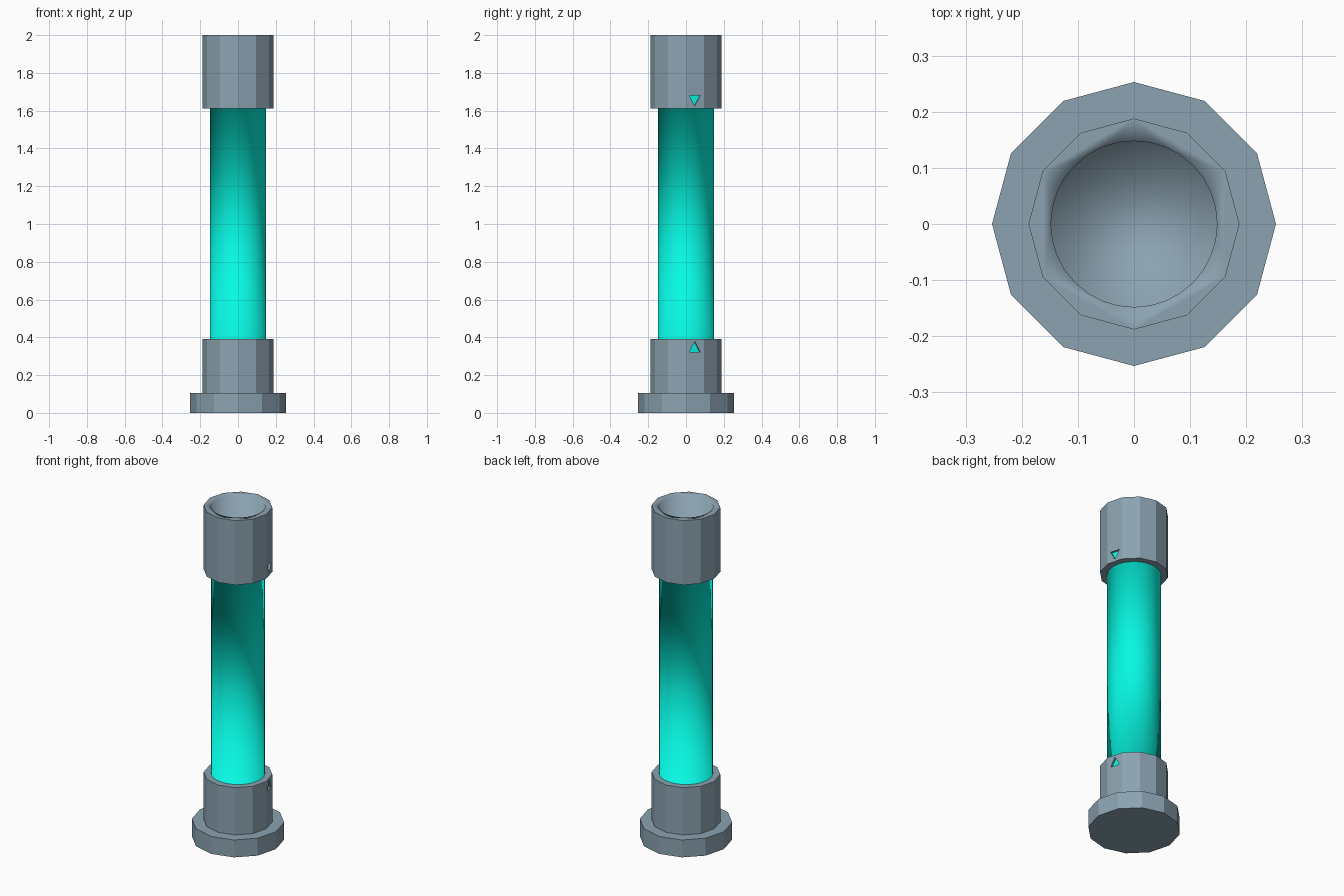
import bpy, bmesh, math
from mathutils import Vector

if "Cube" in bpy.data.objects:
    bpy.data.objects.remove(bpy.data.objects["Cube"])


def material(name, color):
    mat = bpy.data.materials.new(name)
    mat.diffuse_color = (*color, 1)
    return mat


teal = material("teal_glow", (0.002, 0.95, 0.77))
slate = material("slate_metal", (0.15, 0.206, 0.25))
slate.diffuse_color = (0.26, 0.365, 0.44, 1)


def cylinder(name, sides, radius, z0, z1, mat):
    bpy.ops.mesh.primitive_cylinder_add(vertices=sides, radius=radius, depth=z1 - z0,
                                        location=(0, 0, (z0 + z1) / 2))
    ob = bpy.context.object
    ob.name = name
    ob.data.materials.append(mat)
    return ob


def triangle(name, z_base, z_tip, inner, outer, mat):
    """Triangular prism on the collar facet that faces 15 degrees from +x."""
    a = math.radians(15)
    out = Vector((math.cos(a), math.sin(a), 0))
    side = Vector((-math.sin(a), math.cos(a), 0))
    bm = bmesh.new()
    rings = [[bm.verts.new(out * r + side * s + Vector((0, 0, z)))
              for s, z in ((-0.029, z_base), (0.029, z_base), (0, z_tip))]
             for r in (inner, outer)]
    for ring in rings:
        bm.faces.new(ring)
    for i in range(3):
        j = (i + 1) % 3
        bm.faces.new((rings[0][i], rings[0][j], rings[1][j], rings[1][i]))
    bmesh.ops.recalc_face_normals(bm, faces=bm.faces)
    mesh = bpy.data.meshes.new(name)
    bm.to_mesh(mesh)
    bm.free()
    ob = bpy.data.objects.new(name, mesh)
    bpy.context.collection.objects.link(ob)
    mesh.materials.append(mat)
    return ob


def cut(ob, cutter):
    cutter.hide_render = True
    mod = ob.modifiers.new("cut", 'BOOLEAN')
    mod.operation = 'DIFFERENCE'
    mod.solver = 'EXACT'
    mod.object = cutter
    bpy.context.view_layer.objects.active = ob
    bpy.ops.object.modifier_apply(modifier=mod.name)
    bpy.data.objects.remove(cutter)


def smooth_inside(ob, radius):
    """Smooth shading within the radius, crisp facets outside it."""
    bm = bmesh.new()
    bm.from_mesh(ob.data)
    for f in bm.faces:
        f.smooth = True
    for e in bm.edges:
        e.smooth = all(v.co.xy.length < radius for v in e.verts)
    bm.to_mesh(ob.data)
    bm.free()


# Foot and collars
cylinder("base_foot", 12, 0.253, 0, 0.105, slate)
lower = cylinder("lower_collar", 12, 0.188, 0.1, 0.39, slate)
upper = cylinder("upper_collar", 12, 0.188, 1.612, 2.0, slate)

# Open socket in the top
cut(upper, cylinder("socket_cutter", 32, 0.148, 1.64, 2.1, slate))

# Shallow arrow markers pointing at the tube
for collar, name, z_base, z_tip in ((lower, "lower_marker", 0.323, 0.378),
                                    (upper, "upper_marker", 1.679, 1.624)):
    cut(collar, triangle(name + "_cutter", z_base, z_tip, 0.168, 0.21, slate))
    triangle(name, z_base, z_tip, 0.164, 0.169, teal)
    smooth_inside(collar, 0.155)

# Glowing tube, with hidden end flanges that blend its shading into the collars
bm = bmesh.new()
rings = [[bm.verts.new((r * math.cos(i * math.tau / 32), r * math.sin(i * math.tau / 32), z))
          for i in range(32)]
         for r, z in ((0.172, 0.386), (0.147, 0.386), (0.147, 1.616), (0.172, 1.616))]
for low, high in zip(rings, rings[1:]):
    for i in range(32):
        j = (i + 1) % 32
        bm.faces.new((low[i], low[j], high[j], high[i])).smooth = True
tube_mesh = bpy.data.meshes.new("light_tube")
bm.to_mesh(tube_mesh)
bm.free()
tube_mesh.materials.append(teal)
bpy.context.collection.objects.link(bpy.data.objects.new("light_tube", tube_mesh))

for m in bpy.data.materials:
    if m.users and not m.is_grease_pencil:
        m.use_nodes = True
        m.node_tree.nodes["Principled BSDF"].inputs["Base Color"].default_value = m.diffuse_color
